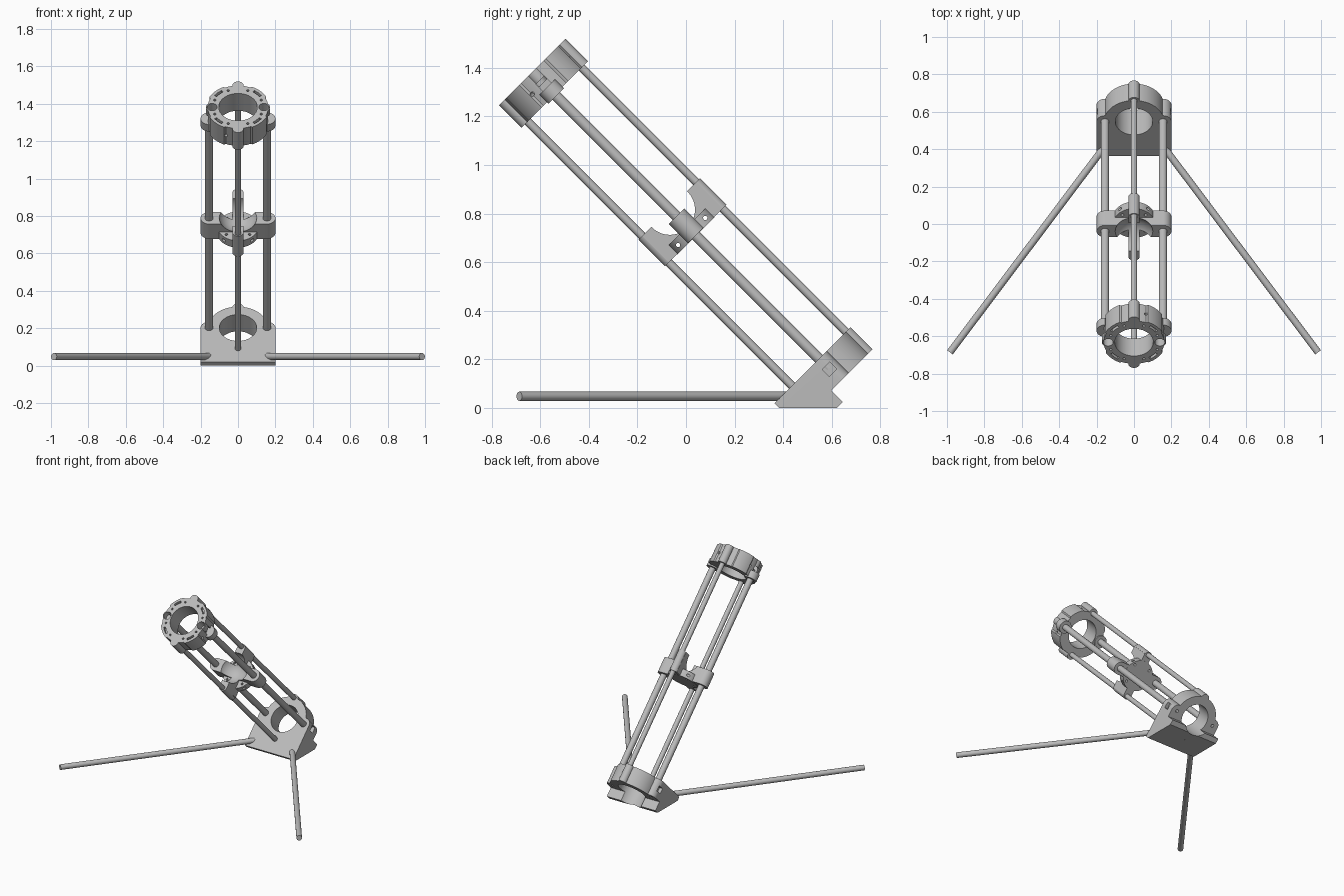
import bpy, bmesh, math
from mathutils import Matrix, Vector

if "Cube" in bpy.data.objects:
    bpy.data.objects.remove(bpy.data.objects["Cube"])

grey = bpy.data.materials.new("plain grey")
grey.use_nodes = True
grey.diffuse_color = (0.5, 0.5, 0.5, 1)
grey.node_tree.nodes["Principled BSDF"].inputs["Base Color"].default_value = (0.5, 0.5, 0.5, 1)

# Tube frame: local x across, y up the tilted face, z along the tube axis
S = math.sqrt(0.5)
TILT = Matrix(((1, 0, 0, 0), (0, S, -S, 0.53 * S), (0, S, S, 0.53 * S), (0, 0, 0, 1)))
QUARTERS = [(1, 0), (0, 1), (-1, 0), (0, -1)]
SIDES = (-1, 1)


def from_bmesh(name, bm):
    bmesh.ops.recalc_face_normals(bm, faces=bm.faces)
    mesh = bpy.data.meshes.new(name)
    bm.to_mesh(mesh)
    bm.free()
    mesh.materials.append(grey)
    obj = bpy.data.objects.new(name, mesh)
    bpy.context.collection.objects.link(obj)
    return obj


def cyl(name, x, y, r, z0, z1, n=32):
    bm = bmesh.new()
    bmesh.ops.create_cone(bm, cap_ends=True, segments=n, radius1=r, radius2=r, depth=z1 - z0,
                          matrix=Matrix.Translation((x, y, (z0 + z1) / 2)))
    return from_bmesh(name, bm)


def bar(name, a, b, r, n=24):
    a, b = Vector(a), Vector(b)
    d = b - a
    bm = bmesh.new()
    m = Matrix.Translation((a + b) / 2) @ d.to_track_quat('Z', 'Y').to_matrix().to_4x4()
    bmesh.ops.create_cone(bm, cap_ends=True, segments=n, radius1=r, radius2=r, depth=d.length, matrix=m)
    return from_bmesh(name, bm)


def box(name, x0, x1, y0, y1, z0, z1):
    bm = bmesh.new()
    m = Matrix.Translation(((x0 + x1) / 2, (y0 + y1) / 2, (z0 + z1) / 2)) \
        @ Matrix.Diagonal((x1 - x0, y1 - y0, z1 - z0, 1))
    bmesh.ops.create_cube(bm, size=1, matrix=m)
    return from_bmesh(name, bm)


def ball(name, z, r):
    bm = bmesh.new()
    bmesh.ops.create_uvsphere(bm, u_segments=40, v_segments=24, radius=r,
                              matrix=Matrix.Translation((0, 0, z)))
    return from_bmesh(name, bm)


def prism(name, points, offset):
    bm = bmesh.new()
    face = bm.faces.new([bm.verts.new(p) for p in points])
    ext = bmesh.ops.extrude_face_region(bm, geom=[face])
    bmesh.ops.translate(bm, vec=offset, verts=[v for v in ext["geom"] if isinstance(v, bmesh.types.BMVert)])
    return from_bmesh(name, bm)


def combine(target, parts, operation):
    bpy.context.view_layer.objects.active = target
    for part in parts:
        mod = target.modifiers.new("join", 'BOOLEAN')
        mod.operation, mod.solver, mod.object = operation, 'EXACT', part
        bpy.ops.object.modifier_apply(modifier=mod.name)
        bpy.data.objects.remove(part)
    return target


def finish(obj, tilted=True):
    if tilted:
        obj.matrix_world = TILT
    bpy.ops.object.select_all(action='DESELECT')
    obj.select_set(True)
    bpy.context.view_layer.objects.active = obj
    bpy.ops.object.shade_smooth_by_angle(angle=math.radians(32))


# Long rods: thick at the sides, thin above and below
for label, (cx, cy) in zip(("left", "upper", "right", "lower"), QUARTERS):
    r = 0.022 if cx else 0.017
    finish(cyl(label + "_rod", 0.155 * cx, 0.157 * cy, r, -0.3, 1.32, 24))

# Base: wedge block with upper ring, rod lugs and a through bore
wedge = [(-0.258, -0.244), (-0.258, -0.272), (-0.092, -0.438), (-0.056, -0.438),
         (-0.056, -0.371), (0, -0.371), (0, -0.244)]
base = prism("base_block", [(-0.2, y, z) for y, z in wedge], (0.4, 0, 0))
lugs = [cyl("lug", 0.155 * s, 0, 0.045, -0.371, -0.244) for s in SIDES]
combine(base, lugs + [cyl("ring", 0, 0, 0.16, -0.371, -0.244, 64),
                      cyl("tab", 0, 0.154, 0.03, -0.371, -0.244)], 'UNION')
cuts = [cyl("bore", 0, 0, 0.1, -0.5, -0.2, 64)]
for s in SIDES:
    cuts.append(box("pocket", 0.2 * s - 0.025, 0.2 * s + 0.025, -0.022, 0.022, -0.325, -0.285))
    cuts.append(cyl("nut_hole", 0.155 * s, 0, 0.012, -0.4, -0.31, 6))
finish(combine(base, cuts, 'DIFFERENCE'))

# Ground legs
for label, s in (("left", 1), ("right", -1)):
    finish(bar(label + "_ground_leg", (0.13 * s, 0.45, 0.048), (0.984 * s, -0.686, 0.048), 0.019), False)

# Middle cell: dished disc with four rod collars
cell = cyl("middle_cell", 0, 0, 0.11, 0.472, 0.524, 64)
collars = []
for s in SIDES:
    collars += [box("arm", min(0, 0.155 * s), max(0, 0.155 * s), -0.045, 0.045, 0.474, 0.585),
                cyl("collar", 0.155 * s, 0, 0.045, 0.474, 0.585),
                box("post", -0.03, 0.03, min(0, 0.157 * s), max(0, 0.157 * s), 0.474, 0.628),
                cyl("post_end", 0, 0.149 * s, 0.03, 0.474, 0.628)]
combine(cell, collars, 'UNION')
cuts = [ball("dish", 0.624, 0.108)]
for k in range(4):
    a = math.radians(45 + 90 * k)
    cuts.append(cyl("screw_hole", 0.088 * math.cos(a), 0.088 * math.sin(a), 0.008, 0.4, 0.7, 12))
for s in SIDES:
    cuts.append(bar("cross_hole", (-0.2, 0.079 * s, 0.497), (0.2, 0.079 * s, 0.497), 0.009, 12))
finish(combine(cell, cuts, 'DIFFERENCE'))

# Top ring: stepped rim with lobes, lugs, bore, pockets and small holes
Z0, Z1 = 1.294, 1.425


def rim(deg):
    return 0.17 if abs((deg % 90) - 45) < 20 else 0.162


angles = [math.radians(d + 0.5) for d in range(0, 360, 3)]
ring = prism("top_ring", [(rim(math.degrees(a)) * math.cos(a), rim(math.degrees(a)) * math.sin(a), Z0)
                          for a in angles], (0, 0, Z1 - Z0))
extras = []
for s in SIDES:
    extras += [cyl("lobe", 0, 0.163 * s, 0.03, Z0, Z1),
               cyl("side_lobe", 0.142 * s, 0, 0.03, Z0, Z1),
               cyl("lug", 0.155 * s, 0, 0.045, 1.285, 1.338)]
combine(ring, extras, 'UNION')
cuts = [cyl("bore", 0, 0, 0.103, 1.2, 1.5, 64)]
for s in SIDES:
    cuts += [cyl("counterbore", 0.138 * s, 0, 0.027, 1.362, 1.5),
             box("pocket", 0.185 * s - 0.04, 0.185 * s + 0.04, -0.024, 0.024, 1.338, 1.378)]
for k in range(4):
    mid = math.radians(45 + 90 * k)
    # arc slot and screw holes in the front face
    sweep = [mid + math.radians(d) for d in range(-10, 11, 5)]
    outline = [(0.153, a) for a in sweep] + [(0.139, a) for a in reversed(sweep)]
    cuts.append(prism("slot", [(r * math.cos(a), r * math.sin(a), 1.4) for r, a in outline], (0, 0, 0.1)))
    for d in (-22, 22):
        a = mid + math.radians(d)
        cuts.append(cyl("screw_hole", 0.135 * math.cos(a), 0.135 * math.sin(a), 0.007, 1.4, 1.5, 12))
    # radial screw hole in the rim
    a = mid + math.radians(22)
    c, n = math.cos(a), math.sin(a)
    cuts.append(bar("rim_hole", (0.13 * c, 0.13 * n, 1.36), (0.2 * c, 0.2 * n, 1.36), 0.009, 12))
finish(combine(ring, cuts, 'DIFFERENCE'))
